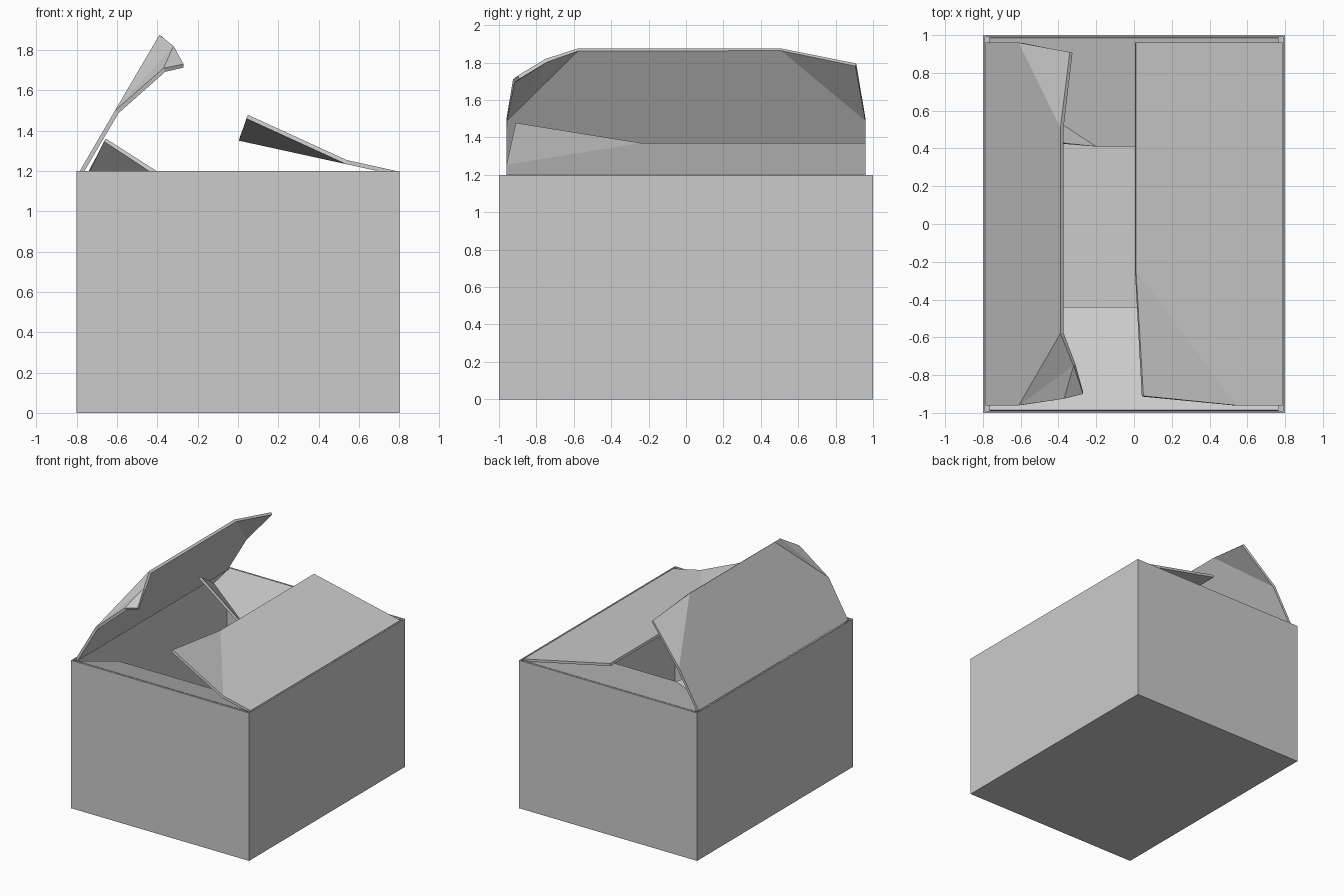
import bpy
import bmesh

if "Cube" in bpy.data.objects:
    bpy.data.objects.remove(bpy.data.objects["Cube"], do_unlink=True)

GREY = 0.6
card = bpy.data.materials.new("plain_grey_card")
card.use_nodes = True
card.diffuse_color = (GREY, GREY, GREY, 1)
card.node_tree.nodes["Principled BSDF"].inputs["Base Color"].default_value = (GREY, GREY, GREY, 1)

W, D, H = 0.8, 1.0, 1.2      # half width, half depth, height of the box
T = 0.015                    # wall thickness
HX, HY = W - T, D - T        # hinge lines of the flaps
SX, SY = 0.765, 0.96         # half lengths of the flaps along their hinges


def finish(name, bm):
    mesh = bpy.data.meshes.new(name)
    bm.to_mesh(mesh)
    bm.free()
    mesh.materials.append(card)
    obj = bpy.data.objects.new(name, mesh)
    bpy.context.collection.objects.link(obj)
    return obj


def flap(name, points, panels):
    """Folded sheet: named points, one string of point names per flat panel."""
    bm = bmesh.new()
    verts = {key: bm.verts.new(co) for key, co in points.items()}
    for panel in panels:
        bm.faces.new([verts[key] for key in panel])
    bmesh.ops.recalc_face_normals(bm, faces=bm.faces)
    bm.normal_update()
    if bm.faces[:][0].normal.z < 0:
        bmesh.ops.reverse_faces(bm, faces=bm.faces)
    obj = finish(name, bm)
    # card thickness grows to the underside
    solid = obj.modifiers.new("thickness", "SOLIDIFY")
    solid.thickness = 0.02
    solid.offset = -1
    solid.use_even_offset = True


# Open box: a block hollowed from the top
bm = bmesh.new()
bmesh.ops.create_cube(bm, size=1)
for v in bm.verts:
    v.co = (v.co.x * 2 * W, v.co.y * 2 * D, (v.co.z + 0.5) * H)
bm.normal_update()
top = max(bm.faces, key=lambda f: f.calc_center_median().z)
bmesh.ops.inset_region(bm, faces=[top], thickness=T)
inner = bmesh.ops.extrude_face_region(bm, geom=[top])["geom"]
bmesh.ops.translate(bm, vec=(0, 0, T - H),
                    verts=[g for g in inner if isinstance(g, bmesh.types.BMVert)])
if top.is_valid:
    bmesh.ops.delete(bm, geom=[top], context="FACES_ONLY")
bmesh.ops.recalc_face_normals(bm, faces=bm.faces)
# Soft shading where the inside floor meets the side walls
for f in bm.faces:
    c = f.calc_center_median()
    floor = T / 2 < c.z < 2 * T
    inner_side = abs(abs(c.x) - HX) < T / 4 and abs(f.normal.x) > 0.9
    f.smooth = floor or inner_side
finish("box_body", bm)

# Raised flap on the -x side, both upper corners creased inward
flap("raised_flap", {
    "a": (-HX, -SY, H), "b": (-HX, SY, H), "c": (-0.61, SY, 1.5),
    "d": (-0.39, 0.51, 1.875), "e": (-0.39, -0.58, 1.875), "f": (-0.61, -SY, 1.5),
    "g": (-0.34, 0.91, 1.795),
    "h": (-0.32, -0.75, 1.82), "i": (-0.37, -0.925, 1.71), "j": (-0.27, -0.9, 1.73),
}, ["abcdef", "cgd", "feh", "fhi", "ihj"])

# Nearly closed flap on the +x side, front corner creased upward
flap("low_flap", {
    "a": (HX, -SY, H), "b": (HX, SY, H), "c": (0.01, SY, 1.37),
    "d": (0.01, -0.24, 1.37), "e": (0.54, -SY, 1.254), "f": (0.05, -0.91, 1.478),
}, ["abcde", "edf"])

# Front flap sloping down into the box
flap("front_flap", {
    "a": (-SX, -HY, H), "b": (SX, -HY, H), "c": (SX, -0.44, 0.99), "d": (-SX, -0.44, 0.99),
}, ["abcd"])

# Back flap sloping down, one corner creased upward
flap("back_flap", {
    "a": (SX, HY, H), "b": (-SX, HY, H), "c": (-SX, 0.78, 1.155),
    "d": (-0.2, 0.41, 1.07), "e": (SX, 0.41, 1.07), "f": (-0.655, 0.46, 1.36),
}, ["abcde", "cfd"])
